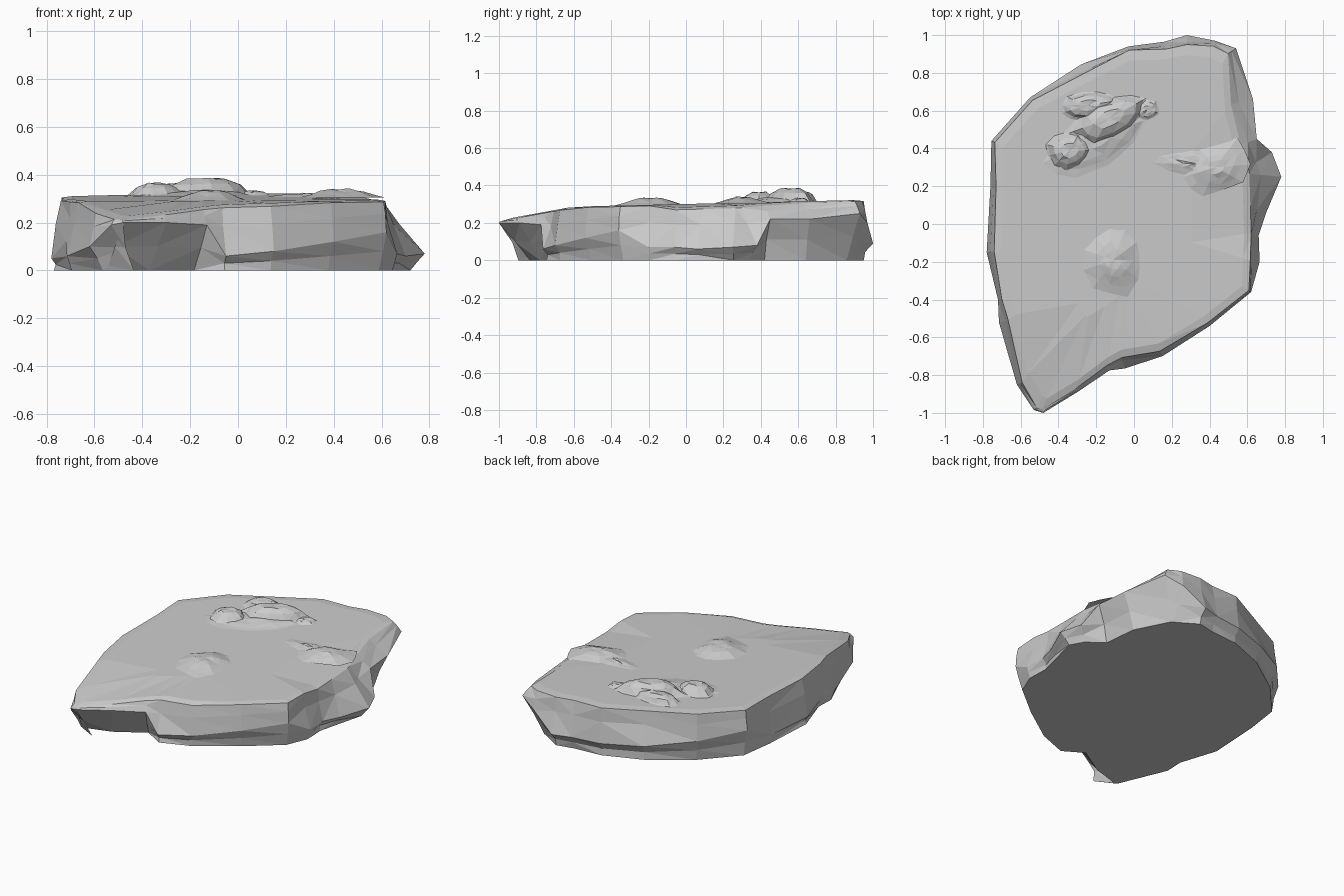
import bpy, bmesh, math, random
from mathutils import Vector

if "Cube" in bpy.data.objects:
    bpy.data.objects.remove(bpy.data.objects["Cube"])

random.seed(4)

# Outline stations: x, y, height of widest point, inset at base, inset at top
STATIONS = [
    (-.48, -1.0, .20, .18, .02), (-.30, -.89, .20, .13, .02), (-.13, -.775, .19, .12, .03),
    (-.05, -.765, .06, .02, .06), (.15, -.70, .08, .03, .03), (.40, -.54, .12, .04, .02),
    (.62, -.36, .16, .04, .015), (.665, -.20, .07, .02, .05), (.66, -.06, .07, .02, .04),
    (.70, .06, .06, .03, .09), (.78, .25, .07, .06, .17), (.73, .38, .08, .07, .15),
    (.65, .45, .22, .09, .09), (.63, .66, .22, .09, .12), (.54, .93, .25, .13, .05),
    (.43, .97, .20, .10, .03), (.28, 1.0, .09, .05, .05), (.16, .965, .09, .04, .04),
    (-.03, .94, .09, .03, .02), (-.28, .845, .10, .03, .05), (-.55, .67, .14, .04, .02),
    (-.755, .44, .18, .04, .02), (-.76, .20, .06, .01, .03), (-.78, -.15, .05, .01, .04),
    (-.72, -.40, .12, .03, .02), (-.715, -.52, .06, .02, .05), (-.62, -.85, .10, .06, .03),
    (-.53, -.985, .19, .13, .02)]


def top_z(x, y):
    """Gently tilted top, dropping toward the front tip and right-hand edge."""
    z = .301 + .023 * y
    z -= max(0, -.6 - y) * .16
    if y > -.1:
        z -= max(0, x - .50) * .2
    return z


def loft(name, rings, cap_bottom):
    """Skin closed rings with triangles and close the top with a fan."""
    bm = bmesh.new()
    rows = [[bm.verts.new(p) for p in r] for r in rings]
    n = len(rows[0])
    for a, b in zip(rows, rows[1:]):
        for i in range(n):
            j = (i + 1) % n
            q = bm.faces.new((a[i], a[j], b[j], b[i]))
    last = rows[-1]
    c = bm.verts.new(sum((v.co for v in last), Vector()) / n)
    for i in range(n):
        bm.faces.new((last[i], last[(i + 1) % n], c))
    if cap_bottom:
        bm.faces.new(rows[0][::-1])
    bmesh.ops.triangulate(bm, faces=[f for f in bm.faces if len(f.verts) == 4])
    bmesh.ops.recalc_face_normals(bm, faces=bm.faces)
    me = bpy.data.meshes.new(name)
    bm.to_mesh(me)
    bm.free()
    ob = bpy.data.objects.new(name, me)
    bpy.context.collection.objects.link(ob)
    return ob


# Stone slab: base, roughened lower wall, widest line, roughened upper wall, rim, top
n = len(STATIONS)
rings = [[] for _ in range(7)]
for i, (x, y, h, lo, hi) in enumerate(STATIONS):
    p = Vector((x, y, 0))
    t = Vector(STATIONS[(i + 1) % n][:2]) - Vector(STATIONS[i - 1][:2])
    inward = Vector((-t.y, t.x, 0)).normalized()
    r = random.uniform
    base, rim = p + inward * lo, p + inward * hi
    rim.z = top_z(rim.x, rim.y) - .006
    mid = p + Vector((0, 0, h))
    low = base.lerp(mid, .5) + inward * r(-.006, .018)
    up = mid.lerp(rim, .6) + inward * r(-.006, .012)
    for ring, q in zip(rings, (base, low, mid, up, rim)):
        ring.append(q)
    for ring, s in ((rings[5], .94), (rings[6], .5)):
        ring.append(Vector((rim.x * s, rim.y * s, top_z(rim.x * s, rim.y * s))))
loft("stone_slab", rings, True)


def bump(name, x, y, rx, ry, peak, turn=0, profile=((1.15, -.1), (.95, .12), (.72, .7), (.4, 1)),
         sides=11, rough=.1):
    """Irregular faceted mound rising out of the slab top to the peak height."""
    z0 = top_z(x, y)
    wob = [1 + random.uniform(-rough, rough) for _ in range(sides)]
    out = []
    for s, f in profile:
        ring = []
        for k in range(sides):
            a = math.tau * k / sides
            m = s * wob[k] * (1 + random.uniform(-.05, .05))
            u, v = rx * m * math.cos(a), ry * m * math.sin(a)
            px = x + u * math.cos(turn) - v * math.sin(turn)
            py = y + u * math.sin(turn) + v * math.cos(turn)
            jit = random.uniform(-.008, 0) if f > .5 else 0
            ring.append(Vector((px, py, z0 + (peak - z0) * f + jit)))
        out.append(ring)
    loft(name, out, False)


# Raised rocks on the top
bump("round_rock", -.34, .39, .12, .10, .368)
bump("long_rock", -.13, .56, .20, .10, .388, .5)
bump("long_rock_shoulder", -.24, .63, .15, .07, .366, .15)
bump("rock_foot", -.19, .47, .28, .13, .337, .6)
bump("rock_chip", .07, .605, .06, .05, .335, .2)
SOFT = ((1.5, -.12), (1.1, .25), (.75, .75), (.4, 1))
bump("centre_mound", -.11, -.19, .11, .13, .335, 0, SOFT)
bump("right_mound", .43, .30, .13, .09, .342, .5, SOFT)
bump("right_mound_tail", .33, .32, .16, .05, .325, -.1, SOFT)
